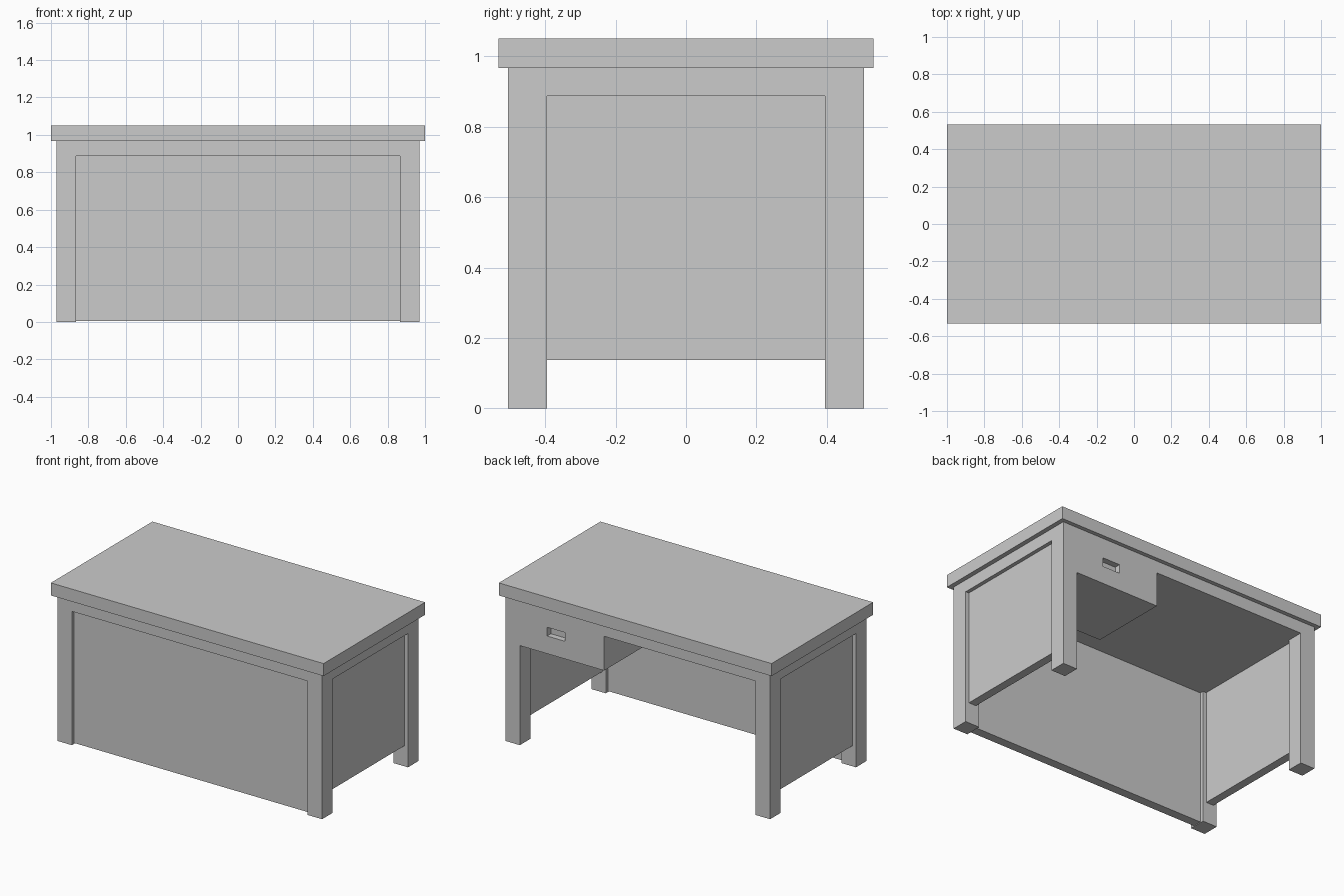
import bpy, bmesh

if "Cube" in bpy.data.objects:
    bpy.data.objects.remove(bpy.data.objects["Cube"])


def prism(name, outline, z0, z1):
    """Extrude a plan outline (counter-clockwise) from z0 up to z1."""
    bm = bmesh.new()
    face = bm.faces.new([bm.verts.new((x, y, z0)) for x, y in outline])
    new = bmesh.ops.extrude_face_region(bm, geom=[face])["geom"]
    verts = [v for v in new if isinstance(v, bmesh.types.BMVert)]
    bmesh.ops.translate(bm, verts=verts, vec=(0, 0, z1 - z0))
    bmesh.ops.recalc_face_normals(bm, faces=bm.faces)
    mesh = bpy.data.meshes.new(name)
    bm.to_mesh(mesh)
    bm.free()
    obj = bpy.data.objects.new(name, mesh)
    bpy.context.collection.objects.link(obj)
    return obj


def box(name, x0, x1, y0, y1, z0, z1):
    return prism(name, [(x0, y0), (x1, y0), (x1, y1), (x0, y1)], z0, z1)


BODY_X, BODY_Y = 0.97, 0.505    # outer frame half sizes
LEG_X, LEG_Y = 0.865, 0.395     # inner faces of the legs
RAIL_Z, TOP_Z = 0.887, 0.967

# Desk top and the solid frame below it
box("desk_top", -1, 1, -0.532, 0.532, TOP_Z, 1.05)
box("top_frame", -BODY_X, BODY_X, -BODY_Y, BODY_Y, RAIL_Z, TOP_Z)

# Four legs and two recessed side panels
for sx, side in ((-1, "left"), (1, "right")):
    for sy, end in ((-1, "front"), (1, "back")):
        xs = sorted((sx * LEG_X, sx * BODY_X))
        ys = sorted((sy * LEG_Y, sy * BODY_Y))
        box(f"{end}_{side}_leg", *xs, *ys, 0, RAIL_Z)
    box(f"{side}_panel", *sorted((sx * 0.89, sx * 0.945)),
        -LEG_Y, LEG_Y, 0.137, RAIL_Z)

# Recessed front panel reaching almost to the floor
box("front_panel", -LEG_X, LEG_X, -0.48, -0.42, 0.005, RAIL_Z)

# Drawer on the sitting side, notched around the back leg
drawer = prism("drawer", [(0.247, -0.02), (0.89, -0.02), (0.89, LEG_Y),
                          (LEG_X, LEG_Y), (LEG_X, BODY_Y), (0.247, BODY_Y)],
               0.66, RAIL_Z)

# Finger recess in the drawer front
cutter = box("handle_recess_cutter", 0.535, 0.665, 0.465, 0.56, 0.777, 0.835)
cutter.hide_render = True
cutter.display_type = 'WIRE'
mod = drawer.modifiers.new("handle_recess", 'BOOLEAN')
mod.operation = 'DIFFERENCE'
mod.solver = 'EXACT'
mod.object = cutter
